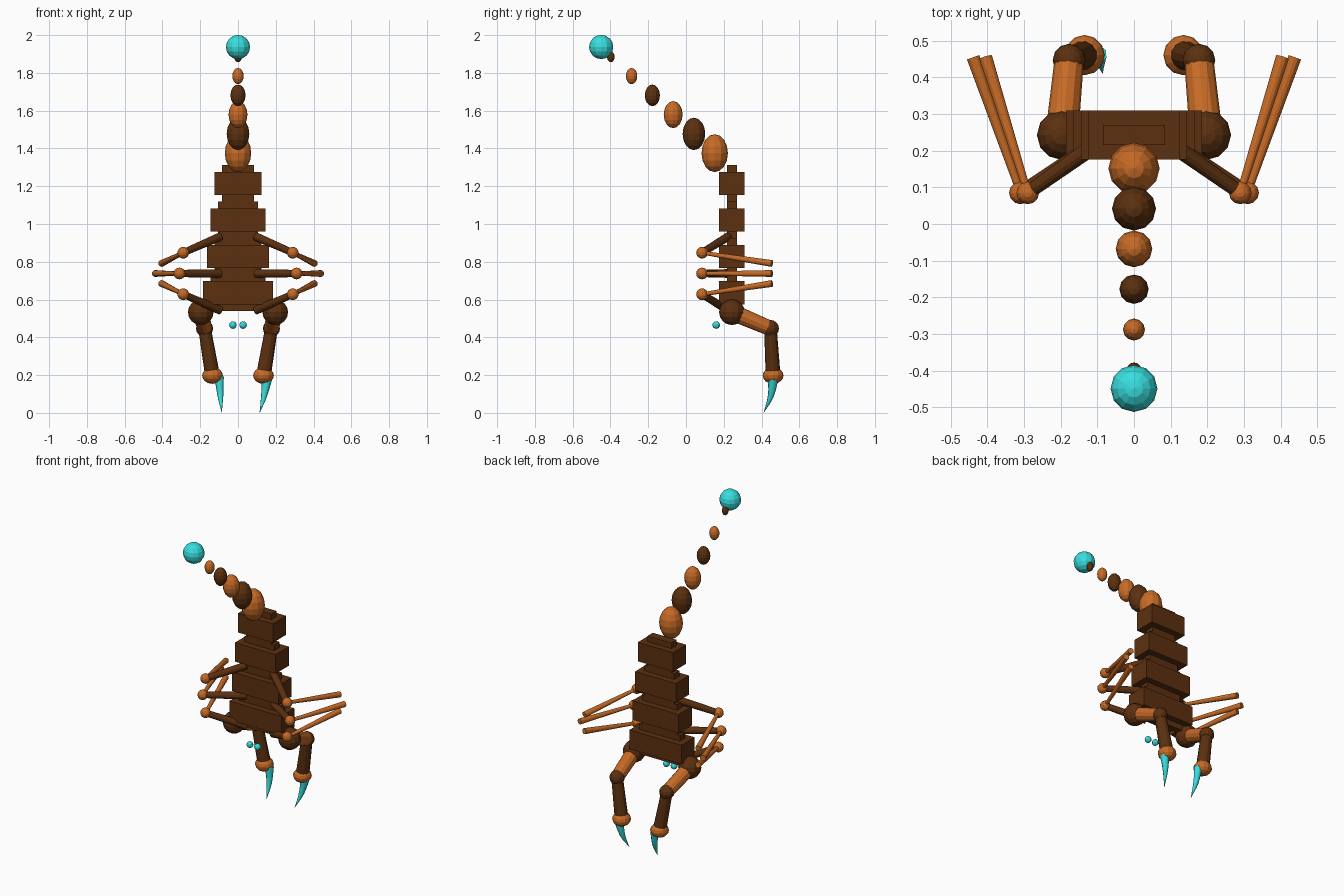
import bpy
from mathutils import Vector

if "Cube" in bpy.data.objects:
    bpy.data.objects.remove(bpy.data.objects["Cube"], do_unlink=True)


def make_material(name, rgb):
    mat = bpy.data.materials.new(name)
    mat.use_nodes = True
    mat.diffuse_color = (*rgb, 1)
    mat.node_tree.nodes["Principled BSDF"].inputs["Base Color"].default_value = (*rgb, 1)
    return mat


DARK = make_material("dark brown", (0.107, 0.03, 0.005))
ORANGE = make_material("orange brown", (0.57, 0.145, 0.019))
CYAN = make_material("cyan", (0.04, 0.73, 0.73))


def finish(name, mat):
    obj = bpy.context.object
    obj.name = name
    obj.data.materials.append(mat)
    return obj


def ball(name, mat, centre, radius, height=None):
    bpy.ops.mesh.primitive_uv_sphere_add(segments=12, ring_count=8, radius=1, location=centre)
    bpy.context.object.scale = (radius, radius, height or radius)
    return finish(name, mat)


def box(name, mat, centre, size):
    bpy.ops.mesh.primitive_cube_add(size=1, location=centre)
    bpy.context.object.scale = size
    return finish(name, mat)


def rod(name, mat, start, end, r1, r2):
    start, end = Vector(start), Vector(end)
    axis = end - start
    bpy.ops.mesh.primitive_cone_add(vertices=12, radius1=r1, radius2=r2, depth=axis.length,
                                    location=(start + end) / 2,
                                    rotation=axis.to_track_quat('Z', 'Y').to_euler())
    return finish(name, mat)


def claw(name, points, radii):
    # Curved spike tapering to a point
    curve = bpy.data.curves.new(name, 'CURVE')
    curve.dimensions = '3D'
    curve.bevel_depth = 1
    curve.bevel_resolution = 2
    curve.resolution_u = 4
    curve.use_fill_caps = True
    spline = curve.splines.new('BEZIER')
    spline.bezier_points.add(len(points) - 1)
    for point, co, radius in zip(spline.bezier_points, points, radii):
        point.co = co
        point.radius = radius
        point.handle_left_type = point.handle_right_type = 'AUTO'
    obj = bpy.data.objects.new(name, curve)
    bpy.context.collection.objects.link(obj)
    bpy.ops.object.select_all(action='DESELECT')
    obj.select_set(True)
    bpy.context.view_layer.objects.active = obj
    bpy.ops.object.convert(target='MESH')
    finish(name, CYAN)


# Body: four stacked segments, each a thin core inside a thicker plate
for i in range(4):
    z = 0.636 + 0.193 * i
    half = 0.185 - 0.02 * i
    box(f"body_core_{i + 1}", DARK, (0, 0.243, z), (2 * half - 0.08, 0.054, 0.194))
    box(f"body_plate_{i + 1}", DARK, (0, 0.243, z), (2 * half, 0.134, 0.122))

# Tail: shrinking beads of alternating colour, ending in a bright ball
for i in range(6):
    radius = 0.07 - 0.01 * i
    ball(f"tail_bead_{i + 1}", DARK if i % 2 else ORANGE,
         (0, 0.152 - 0.11 * i, 1.375 + 0.102 * i), radius, radius * 1.43)
ball("tail_tip", CYAN, (0, -0.449, 1.937), 0.064)

for side, s in (("right", -1), ("left", 1)):
    # Eyes
    ball(f"{side}_eye", CYAN, (s * 0.027, 0.16, 0.465), 0.02)

    # Large jointed legs
    hip = (s * 0.197, 0.243, 0.533)
    knee = (s * 0.177, 0.447, 0.447)
    ankle = (s * 0.135, 0.461, 0.198)
    ball(f"{side}_hip", DARK, hip, 0.068)
    rod(f"{side}_thigh", ORANGE, hip, knee, 0.045, 0.04)
    ball(f"{side}_knee", DARK, knee, 0.045)
    rod(f"{side}_shin", DARK, knee, ankle, 0.034, 0.04)
    ball(f"{side}_ankle", ORANGE, ankle, 0.055, 0.044)

    # Thin arms in three rows, splayed away from the middle row
    for row, k in (("lower", -1), ("middle", 0), ("upper", 1)):
        out = 0.02 * (1 - abs(k))
        shoulder = (s * 0.095, 0.223, 0.738 + 0.195 * k)
        elbow = (s * (0.29 + out), 0.085, 0.738 + 0.11 * k)
        hand = (s * (0.405 + 1.7 * out), 0.455, 0.738 + 0.053 * k)
        ball(f"{side}_{row}_elbow", ORANGE, elbow, 0.031)
        rod(f"{side}_{row}_upper_arm", DARK, shoulder, elbow, 0.023, 0.019)
        rod(f"{side}_{row}_forearm", ORANGE, elbow, hand, 0.01, 0.018)

# Claws, both bending forward and toward their own tips
claw("right_claw", [(-0.1, 0.462, 0.19), (-0.093, 0.449, 0.09), (-0.086, 0.412, 0.002)],
     [0.026, 0.016, 0.001])
claw("left_claw", [(0.155, 0.462, 0.19), (0.138, 0.449, 0.09), (0.115, 0.412, 0.002)],
     [0.029, 0.016, 0.001])
